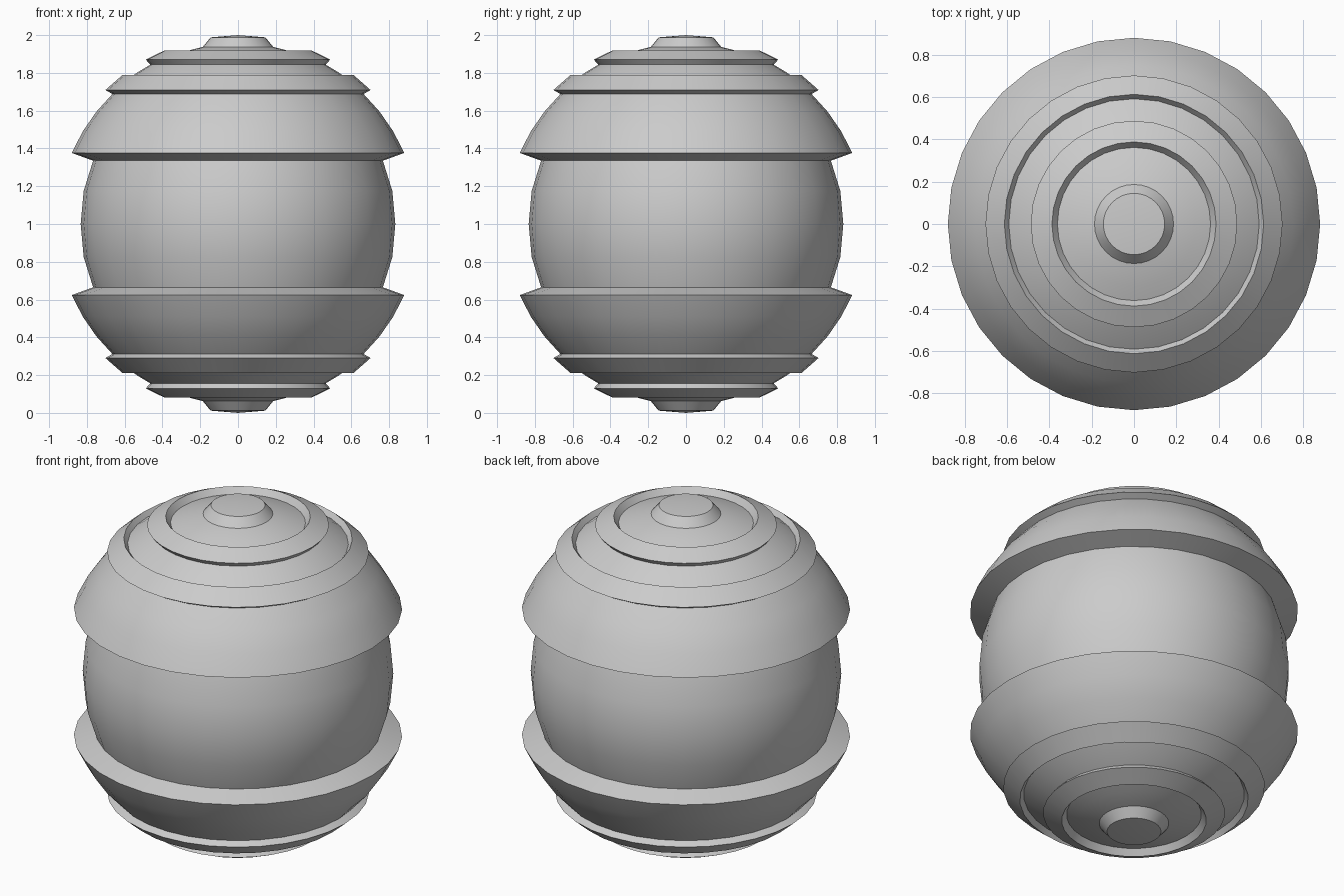
import bpy, bmesh, math

if "Cube" in bpy.data.objects:
    bpy.data.objects.remove(bpy.data.objects["Cube"])

SIDES = 32


def arc(radius, r_start, r_end, steps):
    """Points on a meridian of a sphere about the centre, from r_start to r_end."""
    a, b = (math.acos(r / radius) for r in (r_start, r_end))
    return [(radius * math.cos(a + (b - a) * i / steps),
             radius * math.sin(a + (b - a) * i / steps)) for i in range(steps + 1)]


# Upper half profile (radius, height above centre), from equator to pole
half = [(0.833, 0.0), (0.817, 0.175), (0.767, 0.335)]     # recessed waist
half += arc(0.957, 0.88, 0.665, 3)                        # broad band
half += arc(0.998, 0.702, 0.613, 1)                       # shoulder ring
half += arc(0.963, 0.592, 0.465, 2)                       # groove
half += arc(0.998, 0.488, 0.388, 1)                       # upper ring
half += arc(0.955, 0.362, 0.225, 2)                       # polar groove
half += [(0.187, 0.937), (0.145, 0.988), (0.0, 1.0)]      # polar button

# Mirror to the lower half
profile = [(r, -h) for r, h in reversed(half[1:])] + half

# Revolve the profile
bm = bmesh.new()
verts = [bm.verts.new((max(r, 0.0), 0, 1 + h)) for r, h in profile]
edges = [bm.edges.new(pair) for pair in zip(verts, verts[1:])]
bmesh.ops.spin(bm, geom=verts + edges, cent=(0, 0, 0), axis=(0, 0, 1),
               angle=math.tau, steps=SIDES, use_merge=False)
bmesh.ops.remove_doubles(bm, verts=bm.verts, dist=1e-4)
bmesh.ops.recalc_face_normals(bm, faces=bm.faces)

mesh = bpy.data.meshes.new("banded_sphere")
bm.to_mesh(mesh)
bm.free()
obj = bpy.data.objects.new("banded_sphere", mesh)
bpy.context.collection.objects.link(obj)
bpy.context.view_layer.objects.active = obj
obj.select_set(True)
bpy.ops.object.shade_smooth_by_angle(angle=math.radians(35))
